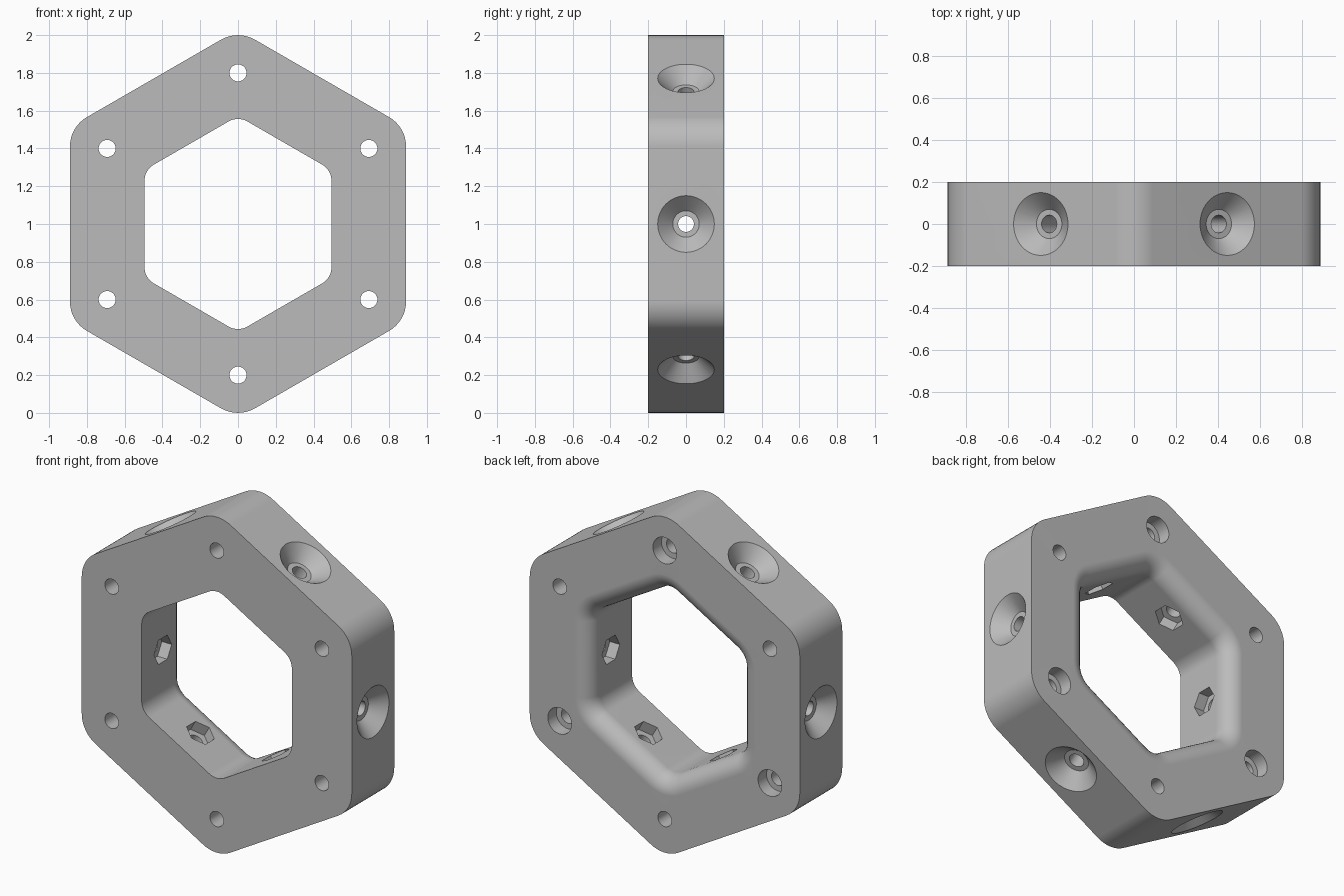
import bpy, bmesh, math
from mathutils import Matrix, Vector

if "Cube" in bpy.data.objects:
    bpy.data.objects.remove(bpy.data.objects["Cube"])

SEG = 48


def rounded_hex(apothem, radius, y, steps=8):
    """Point-up hexagon ring with rounded corners, in the plane at y."""
    pts = []
    centre_dist = (apothem - radius) * 2 / math.sqrt(3)
    for k in range(6):
        a = math.radians(30 + 60 * k)
        cx, cz = centre_dist * math.cos(a), centre_dist * math.sin(a)
        for i in range(steps + 1):
            t = a + math.radians(-30 + 60 * i / steps)
            pts.append(Vector((cx + radius * math.cos(t), y, 1 + cz + radius * math.sin(t))))
    return pts


def loft(name, rings, closed):
    """Bridge rings of equal length; cap the ends unless closed on itself."""
    bm = bmesh.new()
    loops = [[bm.verts.new(p) for p in ring] for ring in rings]
    n = len(loops[0])
    pairs = list(zip(loops, loops[1:])) + ([(loops[-1], loops[0])] if closed else [])
    for a, b in pairs:
        for i in range(n):
            j = (i + 1) % n
            bm.faces.new((a[i], a[j], b[j], b[i]))
    if not closed:
        bm.faces.new(loops[0])
        bm.faces.new(loops[-1][::-1])
    bmesh.ops.recalc_face_normals(bm, faces=bm.faces)
    mesh = bpy.data.meshes.new(name)
    bm.to_mesh(mesh)
    bm.free()
    ob = bpy.data.objects.new(name, mesh)
    bpy.context.collection.objects.link(ob)
    return ob


def bore(name, steps, matrix):
    """Stepped cutter along local z: (height, radius, is_hexagonal)."""
    rings = []
    for h, r, is_hex in steps:
        ring = []
        for i in range(SEG):
            t = 2 * math.pi * i / SEG
            k = r
            if is_hex:
                k *= math.cos(math.pi / 6) / math.cos(t % (math.pi / 3) - math.pi / 6)
            ring.append(matrix @ Vector((k * math.cos(t), k * math.sin(t), h)))
        rings.append(ring)
    return loft(name, rings, False)


# Ring body: outer wall, back face, rounded back inner edge, inner wall, front face
rings = [rounded_hex(0.89, 0.18, -0.2), rounded_hex(0.89, 0.18, 0.2)]
F = 0.1
for i in range(9):
    t = math.pi / 2 * i / 8
    d = F * (1 - math.sin(t))
    rings.append(rounded_hex(0.495 + d, 0.1 + d, 0.2 - F + F * math.cos(t)))
rings.append(rounded_hex(0.495, 0.1, -0.2))
body = loft("hexagonal_ring", rings, True)

cutters = []
# Side holes: countersink outside, nut pocket inside
for k in range(6):
    a = math.radians(60 * k)
    out = Vector((math.cos(a), 0, math.sin(a)))
    xa = Vector((0, 1, 0))
    ya = out.cross(xa)
    m = Matrix((xa, ya, out)).transposed().to_4x4()
    m.translation = (0, 0, 1)
    cutters.append(bore("side_hole_cutter", [
        (0.43, 0.083, True), (0.56, 0.083, True), (0.56, 0.042, False),
        (0.81, 0.042, False), (0.81, 0.07, False), (0.95, 0.21, False)], m))

# Corner holes: every second one is counterbored from the back
for k in range(6):
    a = math.radians(30 + 60 * k)
    m = Matrix.Translation((0.8 * math.cos(a), 0, 1 + 0.8 * math.sin(a))) \
        @ Matrix.Rotation(-math.pi / 2, 4, 'X')
    steps = [(-0.3, 0.045, False), (0.3, 0.045, False)]
    if k % 2 == 1:
        steps = [(-0.3, 0.045, False), (0.12, 0.045, False),
                 (0.12, 0.078, False), (0.3, 0.078, False)]
    cutters.append(bore("corner_hole_cutter", steps, m))

# Cut all holes
bpy.context.view_layer.objects.active = body
body.select_set(True)
for c in cutters:
    mod = body.modifiers.new("hole", 'BOOLEAN')
    mod.operation = 'DIFFERENCE'
    mod.solver = 'EXACT'
    mod.object = c
    bpy.ops.object.modifier_apply(modifier=mod.name)
    bpy.data.objects.remove(c, do_unlink=True)

# Smooth rounded parts, keep machined edges crisp
bpy.ops.object.shade_smooth_by_angle(angle=math.radians(25))
wn = body.modifiers.new("even_shading", 'WEIGHTED_NORMAL')
wn.keep_sharp = True

grey = bpy.data.materials.new("plain_grey")
grey.diffuse_color = (0.5, 0.5, 0.5, 1)
grey.use_nodes = True
grey.node_tree.nodes["Principled BSDF"].inputs["Base Color"].default_value = grey.diffuse_color
body.data.materials.clear()
body.data.materials.append(grey)
